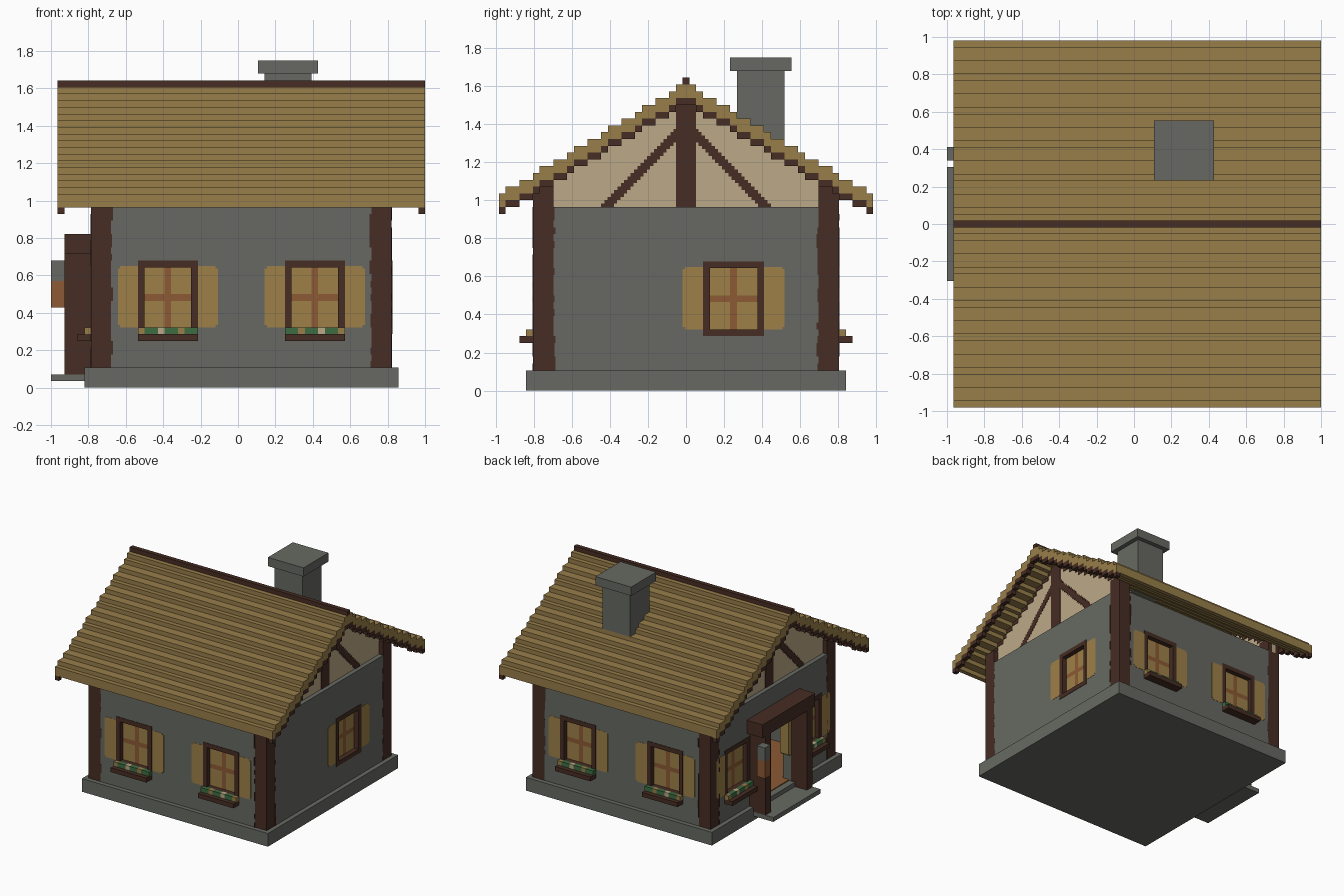
import bpy, bmesh, math, random

if "Cube" in bpy.data.objects:
    bpy.data.objects.remove(bpy.data.objects["Cube"])

V = 2 / 56          # size of one building block
random.seed(4)


def material(name, hexa):
    lin = [((int(hexa[i:i + 2], 16) / 255 + 0.055) / 1.055) ** 2.4 for i in (0, 2, 4)]
    m = bpy.data.materials.new(name)
    m.use_nodes = True
    m.diffuse_color = (*lin, 1)
    bsdf = next(n for n in m.node_tree.nodes if n.type == 'BSDF_PRINCIPLED')
    bsdf.inputs["Base Color"].default_value = (*lin, 1)
    bsdf.inputs["Roughness"].default_value = 0.9
    return m


STONE = material("grey stone", "676962")
TIMBER = material("dark timber", "462D23")
STRAW = material("straw", "987E4A")
AMBER = material("amber shutter", "9D8048")
PLASTER = material("cream plaster", "BCA987")
COPPER = material("warm brown", "8C5A34")
LEAF = material("leaf green", "3F6C42")


def build(name, boxes, mat):
    """One object from boxes (x0, x1, y0, y1, z0, z1) in blocks."""
    bm = bmesh.new()
    for x0, x1, y0, y1, z0, z1 in boxes:
        cube = bmesh.ops.create_cube(bm, size=1)["verts"]
        for v in cube:
            v.co = (-1 + V * (x0 if v.co.x < 0 else x1),
                    V * (y0 if v.co.y < 0 else y1),
                    V * (z0 if v.co.z < 0 else z1))
    mesh = bpy.data.meshes.new(name)
    bm.to_mesh(mesh)
    bm.free()
    mesh.materials.append(mat)
    ob = bpy.data.objects.new(name, mesh)
    bpy.context.collection.objects.link(ob)
    return ob


def on_wall(side, a0, a1, d0, d1, z0, z1):
    """Box placed along a wall: a runs along it, d goes inward from its face."""
    if side == "front":
        return (a0, a1, -22.5 + d0, -22.5 + d1, z0, z1)
    if side == "back":
        return (a0, a1, 22.5 - d1, 22.5 - d0, z0, z1)
    if side == "left":
        return (51 - d1, 51 - d0, a0, a1, z0, z1)
    return (6 + d0, 6 + d1, a0, a1, z0, z1)


def wall(side, start, end, holes):
    boxes, a = [], start
    for h0, h1, z0, z1 in sorted(holes):
        boxes.append(on_wall(side, a, h0, 0, 2, 3, 27))
        if z0 > 3:
            boxes.append(on_wall(side, h0, h1, 0, 2, 3, z0))
        boxes.append(on_wall(side, h0, h1, 0, 2, z1, 27))
        a = h1
    boxes.append(on_wall(side, a, end, 0, 2, 3, 27))
    build(side + "_wall", boxes, STONE)


def window(side, a, label, planter=True, flip=False):
    """Window 9 blocks wide starting at a, with shutters and a flower box."""
    name = f"{side}_{label}_"
    w = lambda *b: on_wall(side, *b)
    e = 0.1
    build(name + "frame", [w(a, a + 1, -e, 2 + e, 8, 19), w(a + 8, a + 9, -e, 2 + e, 8, 19),
                           w(a + 1, a + 8, -e, 2 + e, 8, 9), w(a + 1, a + 8, -e, 2 + e, 18, 19)], TIMBER)
    build(name + "panes", [w(a + p, a + p + 3, 1, 2, z, z + 4)
                           for p in (1, 5) for z in (9, 14)], AMBER)
    build(name + "glazing_bars", [w(a + 4, a + 5, 1, 2, 9, 18), w(a + 1, a + 4, 1, 2, 13, 14),
                                  w(a + 5, a + 8, 1, 2, 13, 14)], COPPER)
    s = e / 2
    build(name + "shutters", [w(a - 2.65, a, -s, 2 + s, 9, 18.2),
                              w(a - 3, a - 2.65, -s, 2 + s, 9.35, 17.85),
                              w(a + 9, a + 11.65, -s, 2 + s, 9, 18.2),
                              w(a + 11.65, a + 12, -s, 2 + s, 9.35, 17.85)], AMBER)
    if planter:
        build(name + "flower_box", [w(a, a + 9, -2, 0, 7, 8)], TIMBER)
        row = "TGGCGGTGG"
        row = row[::-1] if flip else row
        for key, plant, mat in (("T", "straw_flowers", STRAW), ("G", "leaves", LEAF),
                                ("C", "cream_flowers", PLASTER)):
            build(name + plant, [w(a + i, a + i + 1, -1, 0, 8, 9)
                                 for i, c in enumerate(row) if c == key], mat)


# Foundation, floor and door step
build("foundation", [(5, 52, -23.5, 23.5, 0, 3)], STONE)
build("floor", [(6.5, 49, -20.5, 20.5, 3, 3.2)], COPPER)
build("door_step", [(0, 5, -8.5, 8.5, 1, 2)], STONE)

# Walls with window and door openings
layout = {"front": (9, 48, [13, 35]), "back": (9, 48, [13, 35]),
          "left": (-19.5, 19.5, [2.5]), "right": (-19.5, 19.5, [-17.5, 8.5])}
for side, (start, end, spots) in layout.items():
    holes = [(a, a + 9, 8, 19) for a in spots]
    if side == "right":
        holes.append((-6.5, 6.5, 3, 20))
    wall(side, start, end, holes)
    for i, a in enumerate(spots):
        window(side, a, f"window_{i + 1}", side != "left", i == 1)

# Corner posts with rough hewn edges
build("corner_posts", [(x, x + 3, y, y + 3, 3, 30)
                       for x in (6, 48) for y in (-22.5, 19.5)], TIMBER)
rough = []
for side, (start, end, _) in layout.items():
    for z in range(3, 27, 2):
        for a, sgn in ((start, 1), (end, -1)):
            reach = sgn * random.choice((0, 0.15, 0.3))
            if reach:
                rough.append(on_wall(side, min(a, a + reach), max(a, a + reach), -0.08, 0.1,
                                     z, z + random.choice((1, 2))))
build("post_rough_edges", rough, TIMBER)

# Stepped thatch roof, barge boards and ridge
edge = [27.5 - (5 * k) // 3 for k in range(17)]
thatch, barge, gable = [], [], []
for k, e in enumerate(edge):
    inner = edge[k + 1] if k < 16 else 0
    for s in (-1, 1):
        y0, y1 = sorted((s * e, s * inner))
        thatch.append((1, 56, y0, y1, 27 + k, 29 + k))
        barge += [(x, x + 1, y0, y1, 26 + k, 27 + k) for x in (1, 55)]
    if k >= 3:
        low = 27 if k == 3 else 26 + k
        half = min(e, 22.5)
        gable += [(x, x + 1, -half, half, low, 27 + k) for x in (7, 49)]
build("thatch_roof", thatch, STRAW)
build("barge_boards", barge, TIMBER)
build("ridge_beam", [(1, 56, -0.5, 0.5, 45, 46)], TIMBER)

# Plastered gables with king post and braces
build("gables", gable, PLASTER)
build("king_posts", [(x, x + 1.2, -1.5, 1.5, 27, 43) for x in (6.9, 48.9)], TIMBER)


def brace(name, x, s):
    steps = 24
    boxes = []
    for i in range(steps):
        z = 27 + i * 0.5
        y = 12.5 - i * 0.5 * 0.97
        y0, y1 = sorted((s * max(y, 1.5), s * max(y - 1.9, 1.5)))
        if y1 > y0:
            boxes.append((x, x + 1.2, y0, y1, z, z + 0.5))
    build(name, boxes, TIMBER)


for x, end in ((6.9, "right"), (48.9, "left")):
    for s, where in ((-1, "front"), (1, "back")):
        brace(f"{end}_{where}_brace", x, s)

# Timber rafters lining the gable under the roof
build("gable_rafters", [(x, x + 1.2, *sorted((s * edge[k], s * edge[k + 1])), 26.2 + k, 27 + k)
                        for k in range(3, 16) for s in (-1, 1) for x in (6.9, 48.9)], TIMBER)

# Chimney
build("chimney_shaft", [(32, 39, 7.5, 14.5, 35, 47)], STONE)
build("chimney_cap", [(31, 40, 6.5, 15.5, 47, 49)], STONE)

# Porch and lantern
build("porch_posts", [(2, 6, 6.5, 8.5, 2, 20), (2, 6, -8.5, -6.5, 2, 20)], TIMBER)
build("porch_beam", [(2, 6, -9.5, 9.5, 20, 23)], TIMBER)
build("lantern_top", [(0, 2, 9.5, 11.5, 16, 19)], STONE)
build("lantern_body", [(0, 2, 9.5, 11.5, 12, 16)], COPPER)
